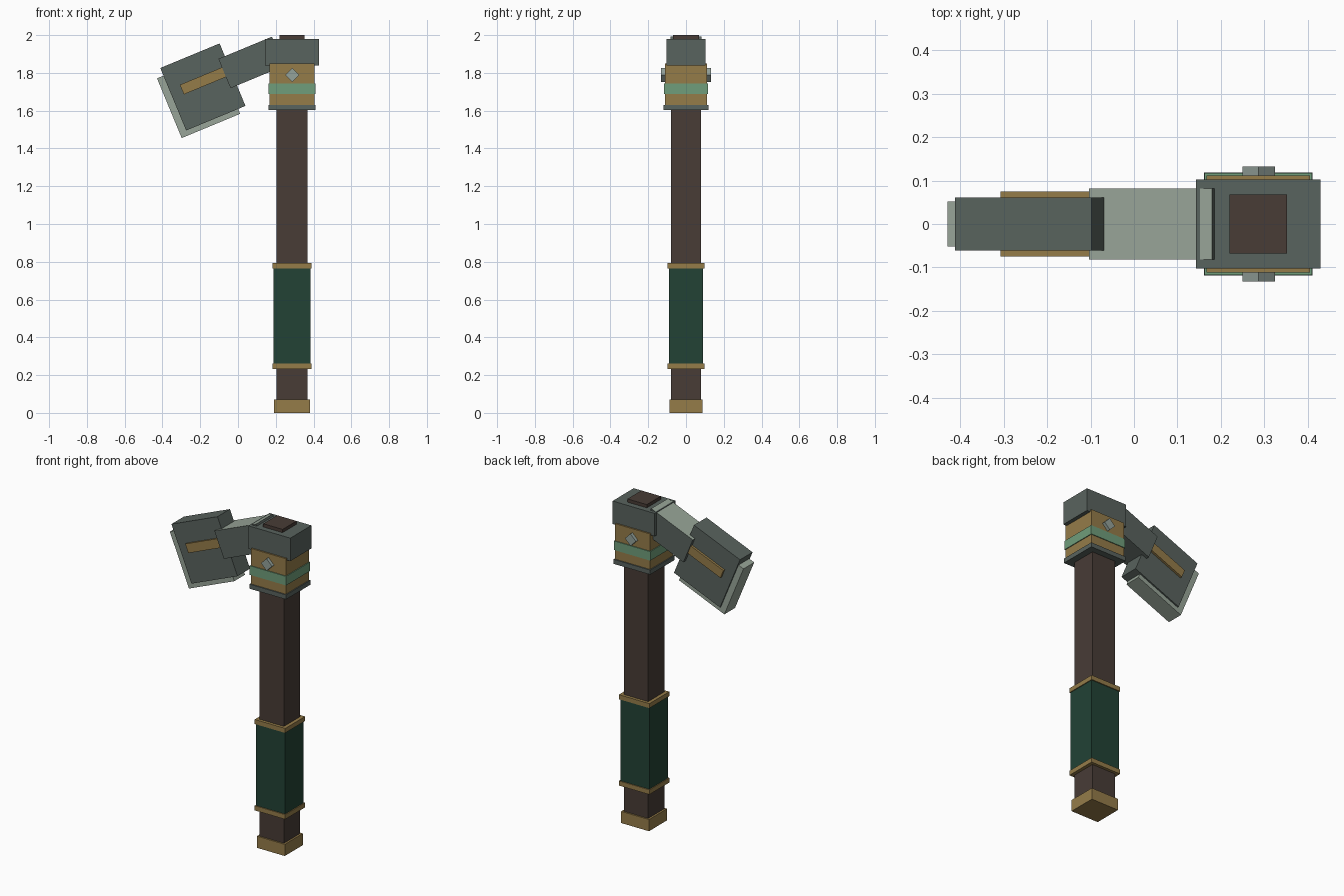
import bpy
import bmesh
import math
from mathutils import Matrix, Vector

cube = bpy.data.objects.get("Cube")
if cube:
    bpy.data.objects.remove(cube, do_unlink=True)


def make_material(name, rgb):
    """Flat colour given as sRGB 0-255, stored as linear values."""
    linear = [((c / 255 + 0.055) / 1.055) ** 2.4 for c in rgb] + [1.0]
    mat = bpy.data.materials.new(name)
    mat.use_nodes = True
    mat.diffuse_color = linear
    bsdf = mat.node_tree.nodes["Principled BSDF"]
    bsdf.inputs["Base Color"].default_value = linear
    bsdf.inputs["Roughness"].default_value = 0.8
    return mat


wood = make_material("dark wood", (72, 60, 54))
gold = make_material("aged gold", (149, 124, 73))
steel = make_material("dark steel", (89, 99, 94))
pale = make_material("pale steel", (152, 165, 152))
gem_grey = make_material("gem grey", (148, 162, 155))
leather = make_material("green leather", (34, 66, 53))
jade = make_material("jade band", (112, 158, 123))


def box(name, x, half_y, z, mat, frame=Matrix.Identity(4), y=0):
    """Box spanning the x and z ranges, with half depth half_y around y."""
    size = Vector((x[1] - x[0], 2 * half_y, z[1] - z[0]))
    centre = Vector((sum(x) / 2, y, sum(z) / 2))
    bm = bmesh.new()
    bmesh.ops.create_cube(bm, size=1)
    bm.transform(frame @ Matrix.Translation(centre) @ Matrix.Diagonal(size).to_4x4())
    mesh = bpy.data.meshes.new(name)
    bm.to_mesh(mesh)
    bm.free()
    mesh.materials.append(mat)
    obj = bpy.data.objects.new(name, mesh)
    bpy.context.collection.objects.link(obj)
    return obj


# Handle with its grip, rings and pommel
AXIS = 0.286


def sleeve(name, half_x, half_y, z, mat):
    return box(name, (AXIS - half_x, AXIS + half_x), half_y, z, mat)


sleeve("handle", 0.083, 0.079, (0.03, 1.65), wood)
sleeve("pommel", 0.095, 0.088, (0, 0.072), gold)
sleeve("grip", 0.099, 0.091, (0.25, 0.775), leather)
sleeve("lower_grip_ring", 0.104, 0.097, (0.232, 0.261), gold)
sleeve("upper_grip_ring", 0.104, 0.097, (0.765, 0.793), gold)

# Socket that holds the head
sleeve("socket", 0.119, 0.112, (1.615, 1.85), gold)
sleeve("socket_foot", 0.125, 0.119, (1.603, 1.631), steel)
sleeve("socket_band", 0.124, 0.117, (1.688, 1.744), jade)
sleeve("collar", 0.143, 0.103, (1.838, 1.98), steel)
sleeve("handle_tip", 0.066, 0.068, (1.95, 2.0), wood)

# Diamond studs on the front and back of the socket
for side, sign in (("front", -1), ("back", 1)):
    tilt = Matrix.Translation((AXIS + 0.001, 0, 1.789)) @ Matrix.Rotation(math.radians(45), 4, "Y")
    box(side + "_stud", (-0.0265, 0.0265), 0.016, (-0.0265, 0.0265), gem_grey, tilt, sign * 0.116)

# Tilted hammer head, in a frame centred on the head block
tilted = Matrix.Translation((-0.186, 0, 1.7255)) @ Matrix.Rotation(math.radians(-22.5), 4, "Y")
box("head_block", (-0.17, 0.17), 0.061, (-0.179, 0.179), steel, tilted)
box("head_edge", (-0.207, 0.128), 0.052, (-0.207, 0.135), pale, tilted)
box("head_inlay", (-0.108, 0.15), 0.075, (0.002, 0.057), gold, tilted)

# Arm joining head and collar, with a pale upper face
arm = box("arm", (0.133, 0.44), 0.082, (-0.062, 0.106), steel, tilted)
arm.data.materials.append(pale)
for face in arm.data.polygons:
    if face.normal.z > 0.8:
        face.material_index = 1
